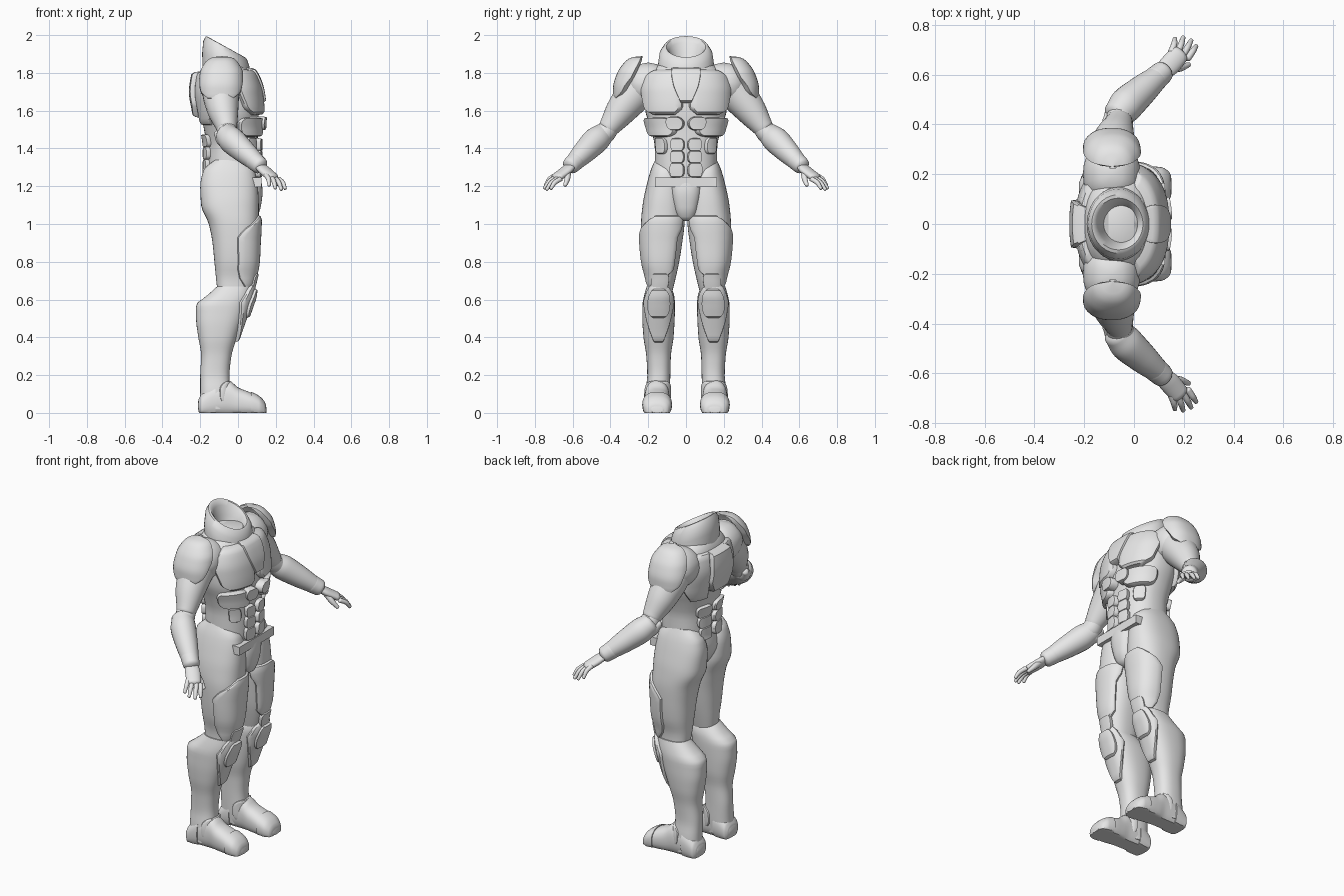
import bpy, bmesh, math
from mathutils import Vector

if "Cube" in bpy.data.objects:
    bpy.data.objects.remove(bpy.data.objects["Cube"])

GREY = bpy.data.materials.new("armor_grey")
GREY.diffuse_color = (0.8, 0.8, 0.8, 1)
GREY.use_nodes = True
GREY.node_tree.nodes["Principled BSDF"].inputs["Base Color"].default_value = GREY.diffuse_color


def finish(name, verts, faces, mirror=False, angle=40):
    me = bpy.data.meshes.new(name)
    me.from_pydata([tuple(v) for v in verts], [], faces)
    bm = bmesh.new()
    bm.from_mesh(me)
    bmesh.ops.remove_doubles(bm, verts=bm.verts, dist=1e-5)
    bmesh.ops.recalc_face_normals(bm, faces=bm.faces)
    bm.to_mesh(me)
    bm.free()
    me.materials.append(GREY)
    ob = bpy.data.objects.new(name, me)
    bpy.context.collection.objects.link(ob)
    if mirror:
        mod = ob.modifiers.new("mirror", 'MIRROR')
        mod.use_axis = (False, True, False)
        mod.use_mirror_merge = False
    bpy.ops.object.select_all(action='DESELECT')
    ob.select_set(True)
    bpy.context.view_layer.objects.active = ob
    bpy.ops.object.shade_smooth_by_angle(angle=math.radians(angle))
    return ob


def sample(rows, t):
    """Monotone cubic interpolation of rows keyed by their first value."""
    rows = sorted(rows)
    t = min(max(t, rows[0][0]), rows[-1][0])
    i = max(k for k in range(len(rows) - 1) if rows[k][0] <= t)
    h = rows[i + 1][0] - rows[i][0]
    s = (t - rows[i][0]) / h

    def slope(k, c):
        d = [(rows[j + 1][c] - rows[j][c]) / (rows[j + 1][0] - rows[j][0])
             for j in (k - 1, k) if 0 <= j < len(rows) - 1]
        if len(d) == 1:
            return d[0]
        return 0 if d[0] * d[1] <= 0 else 2 * d[0] * d[1] / (d[0] + d[1])
    return [(2*s**3 - 3*s*s + 1) * rows[i][c] + (s**3 - 2*s*s + s) * h * slope(i, c)
            + (3*s*s - 2*s**3) * rows[i + 1][c] + (s**3 - s*s) * h * slope(i + 1, c)
            for c in range(1, len(rows[0]))]


def surf(rings, t, deg, off=0.0, p=2.4):
    """Point on a body of rings (z, x0, x1, y0, y1); angle 0 faces forward."""
    x0, x1, y0, y1 = sample(rings, t)
    c, s = math.cos(math.radians(deg)), math.sin(math.radians(deg))
    c, s = math.copysign(abs(c) ** (2 / p), c), math.copysign(abs(s) ** (2 / p), s)
    return Vector(((x0 + x1) / 2 + ((x1 - x0) / 2 + off) * c,
                   (y0 + y1) / 2 + ((y1 - y0) / 2 + off) * s, t))


def skin(name, loops, mirror=False, angle=40):
    """Skin closed loops and cap both ends."""
    n, m = len(loops[0]), len(loops)
    faces = [(j*n + i, j*n + (i + 1) % n, (j + 1)*n + (i + 1) % n, (j + 1)*n + i)
             for j in range(m - 1) for i in range(n)]
    faces += [tuple(range(n)), tuple(range((m - 1)*n, m*n))]
    return finish(name, [v for lp in loops for v in lp], faces, mirror, angle)


def loft(name, rings, mirror=False, steps=30, n=40):
    lo, hi = min(r[0] for r in rings), max(r[0] for r in rings)
    return skin(name, [[surf(rings, lo + (hi - lo) * j / steps, 360 * i / n)
                        for i in range(n)] for j in range(steps + 1)], mirror)


def plate(name, rings, lo, hi, edges, off, mirror=True, m=14, sink=-0.012):
    """Raised plate lying on a lofted body, its rim sunk into the surface."""
    par = [0, 0.025, 0.07] + [0.07 + 0.86 * k / m for k in range(1, m)] + [0.93, 0.975, 1]
    k = len(par)

    def height(i):
        e = min(i, k - 1 - i)
        return sink if e == 0 else off * (0.7 if e == 1 else 1)
    verts = []
    for j, v in enumerate(par):
        a0, a1 = edges(v)
        for i, u in enumerate(par):
            verts.append(surf(rings, lo + (hi - lo) * v, a0 + (a1 - a0) * u,
                              min(height(i), height(j))))
    faces = [(j*k + i, j*k + i + 1, (j + 1)*k + i + 1, (j + 1)*k + i)
             for j in range(k - 1) for i in range(k - 1)]
    return finish(name, verts, faces, mirror, 35)


def rows(*r):
    """Plate outline from straight segments of (height fraction, a0, a1)."""
    def f(v):
        for a, b in zip(r, r[1:]):
            if v <= b[0]:
                s = (v - a[0]) / (b[0] - a[0])
                return a[1] + (b[1] - a[1]) * s, a[2] + (b[2] - a[2]) * s
        return r[-1][1:]
    return f


def oval(a0, a1, p=3.0):
    def f(v):
        w = max(0.15, (1 - abs(2 * v - 1) ** p) ** (1 / p)) * (a1 - a0) / 2
        return (a0 + a1) / 2 - w, (a0 + a1) / 2 + w
    return f


def tube(name, pts, mirror=True, n=24, flat=1.0, steps=20):
    """Round limb through points (x, y, z, radius) with rounded ends."""
    keyed = [(i,) + p for i, p in enumerate(pts)]
    last = len(pts) - 1
    d = (Vector(pts[-1][:3]) - Vector(pts[0][:3])).normalized()
    side = d.cross(Vector((0, 0, 1))).normalized()
    up = side.cross(d)
    loops = []
    for j in range(-3, steps + 4):
        t = min(max(j / steps, 0), 1) * last
        x, y, z, r = sample(keyed, t)
        over = (-j if j < 0 else max(0, j - steps)) / 3.2
        c = Vector((x, y, z)) + d * (math.copysign(over, j) * r * 0.6)
        r *= math.sqrt(1 - over * over)
        loops.append([c + side * r * math.cos(2*math.pi*i/n) + up * r * flat * math.sin(2*math.pi*i/n)
                      for i in range(n)])
    return skin(name, loops, mirror)


def ball(name, loc, size, mirror=True):
    rings = [(loc[2] + size[2] * math.sin(a), loc[0] - size[0] * math.cos(a), loc[0] + size[0] * math.cos(a),
              loc[1] - size[1] * math.cos(a), loc[1] + size[1] * math.cos(a))
             for a in [math.radians(-90 + 15 * k) for k in range(13)]]
    return loft(name, rings, mirror, 24, 28)


# Torso
TORSO = [(z, a, b, -w, w) for z, a, b, w in (
    (1.03, -.06, .07, .03), (1.1, -.14, .09, .1), (1.2, -.18, .1, .155), (1.3, -.165, .105, .165),
    (1.4, -.165, .105, .165), (1.5, -.18, .105, .185), (1.6, -.2, .11, .215), (1.7, -.215, .1, .22),
    (1.78, -.205, .075, .2), (1.84, -.185, .035, .15), (1.87, -.16, 0, .1))]
loft("torso", TORSO)
plate("pectoral", TORSO, 1.575, 1.82, rows((0, 12, 45), (.15, 2, 66), (.55, 1.5, 76), (.85, 8, 70), (1, 14, 55)), .032)
plate("sternum_plate", TORSO, 1.64, 1.83, rows((0, -4, 4), (.5, -13, 13), (1, -20, 20)), .042, False)
plate("rib_plate", TORSO, 1.46, 1.565, oval(10, 80), .033)
plate("upper_ab_pad", TORSO, 1.495, 1.57, oval(1, 24, 2.2), .045)
for k, (lo, hi) in enumerate(((1.245, 1.325), (1.32, 1.39), (1.385, 1.455))):
    plate(f"abdominal_{k}", TORSO, lo, hi, oval(1, 25 - k), .024)
    plate(f"lumbar_{k}", TORSO, lo + .02, hi + .02, oval(150 - 4 * k, 179), .022)
plate("flank_pad", TORSO, 1.37, 1.46, oval(32, 62), .018)
plate("shoulder_blade", TORSO, 1.52, 1.81, rows((0, 130, 165), (.4, 108, 166), (1, 118, 163)), .022)
plate("back_pack", TORSO, 1.56, 1.81, rows((0, 170, 190), (.3, 160, 200), (1, 162, 198)), .045, False)

# Collar: slanted ring with a hollow centre
profile = ((.125, .15, -.17), (.128, .148, -.09), (.122, .14, -.035), (.108, .118, -.002), (.098, .104, 0),
           (.083, .088, -.02), (.07, .076, -.06), (.06, .066, -.085))
skin("collar", [[(-.062 + rx * math.cos(a), ry * math.sin(a),
                  1.937 + dz - .55 * rx * math.cos(a) * (1 if dz > -.05 else .8))
                 for a in [2 * math.pi * i / 40 for i in range(40)]] for rx, ry, dz in profile], angle=45)

# Waist: belt bar and codpiece
bar = [(-.165, 1.195), (.165, 1.195), (.165, 1.245), (-.165, 1.245)]
skin("belt_bar", [[(x, y, z) for y, z in bar] for x in (.07, .125)], angle=30)
COD = [(z, a, b, -w, w) for z, a, b, w in ((1.015, .02, .07, .02), (1.03, 0, .095, .045), (1.09, 0, .12, .066),
                                           (1.17, 0, .13, .08), (1.25, .02, .12, .085))]
loft("codpiece", COD)

# Thighs
THIGH = [(.61, -.105, .055, .08, .2), (.7, -.115, .08, .058, .203), (.8, -.125, .1, .036, .224),
         (.9, -.135, .105, .02, .234), (1.0, -.155, .11, .008, .238), (1.1, -.195, .11, .005, .23),
         (1.2, -.2, .105, .012, .21), (1.29, -.18, .085, .035, .185), (1.34, -.12, .02, .08, .163)]
loft("thigh", THIGH, True)
plate("thigh_plate", THIGH, .66, 1.05,
      rows((0, 20, 55), (.12, -10, 80), (.25, -42, 88), (.7, -42, 88), (.8, -55, 72), (1, -60, 12)), .016)

# Lower legs with knee guards
SHIN = [(.02, -.205, -.05, .09, .215), (.1, -.2, -.04, .085, .215), (.2, -.2, -.045, .083, .205),
        (.3, -.195, -.035, .08, .21), (.4, -.21, -.005, .066, .225), (.5, -.222, .03, .06, .231),
        (.57, -.222, .055, .058, .231), (.62, -.165, .07, .062, .222), (.67, -.11, .075, .08, .208)]
loft("lower_leg", SHIN, True)
plate("knee_guard", SHIN, .37, .685, rows((0, -12, 12), (.35, -38, 38), (.7, -58, 58), (.9, -48, 48), (1, -25, 25)), .018)
plate("knee_cap", SHIN, .5, .66, oval(-32, 32, 2.5), .03)
plate("knee_joint", THIGH, .64, .74, oval(-25, 35), .022)
plate("ankle_band", SHIN, .04, .17, oval(-80, 80), .01)

# Boots: sections along the length, with flat soles
FOOT = [(-.212, .02, .06, .115, .19), (-.19, -.02, .1, .093, .213), (-.1, -.02, .165, .088, .218),
        (-.05, -.02, .172, .088, .218), (0, -.02, .135, .084, .223), (.06, -.02, .11, .08, .226),
        (.11, -.02, .085, .084, .222), (.14, -.02, .055, .1, .205), (.15, 0, .03, .12, .185)]


def boot(name, lo, hi, off):
    loops = []
    for j in range(25):
        x = lo + (hi - lo) * j / 24
        pts = [surf(FOOT, x, 360 * i / 36, off) for i in range(36)]
        loops.append([(x, q.y, max(q.x, 0)) for q in pts])
    skin(name, loops, True)


boot("boot", -.212, .15, 0)
boot("toe_cap", .07, .148, .006)
boot("boot_heel", -.208, -.12, .006)

# Arms
ball("shoulder", (-.09, .2, 1.74), (.115, .12, .115))
tube("upper_arm", [(-.09, .2, 1.77, .1), (-.09, .27, 1.69, .097), (-.08, .345, 1.6, .082), (-.06, .41, 1.51, .055)])
tube("elbow", [(-.065, .39, 1.53, .05), (-.055, .43, 1.48, .055), (-.03, .47, 1.45, .05)])
tube("forearm", [(-.065, .44, 1.475, .06), (-.03, .48, 1.44, .07), (.03, .535, 1.385, .062), (.105, .6, 1.318, .045)])
tube("elbow_guard", [(-.11, .41, 1.48, .02), (-.075, .44, 1.45, .042), (-.03, .48, 1.41, .035)])
tube("wrist_cuff", [(.085, .583, 1.335, .05), (.115, .61, 1.31, .046)], steps=4)
PAD = [(1.64, -.2, .02, .16, .38), (1.72, -.21, .03, .14, .38), (1.8, -.2, .025, .13, .358),
       (1.85, -.175, 0, .14, .325), (1.88, -.14, -.03, .17, .29), (1.89, -.1, -.07, .21, .25)]
plate("shoulder_pad", PAD, 1.66, 1.89, rows((0, 65, 120), (.15, 35, 148), (.5, 12, 168), (1, 0, 180)), .006, sink=-.03)

# Hands
tube("palm", [(.11, .605, 1.312, .034), (.145, .64, 1.28, .042), (.18, .68, 1.25, .04)], flat=.55)
tips = ((.165, .745, 1.205), (.198, .75, 1.19), (.23, .738, 1.183), (.25, .715, 1.188))
for k, tip in enumerate(tips):
    base = Vector((.15 + .022 * k, .69 - .008 * k, 1.258 - .007 * k))
    mid = base.lerp(Vector(tip), .5) + Vector((.004, .005, .006))
    tube(f"finger_{k}", [(*base, .014), (*mid, .0125), (*tip, .009)], n=12, steps=8)
tube("thumb", [(.15, .625, 1.28, .018), (.185, .628, 1.243, .016), (.22, .64, 1.205, .01)], n=12, steps=8)
